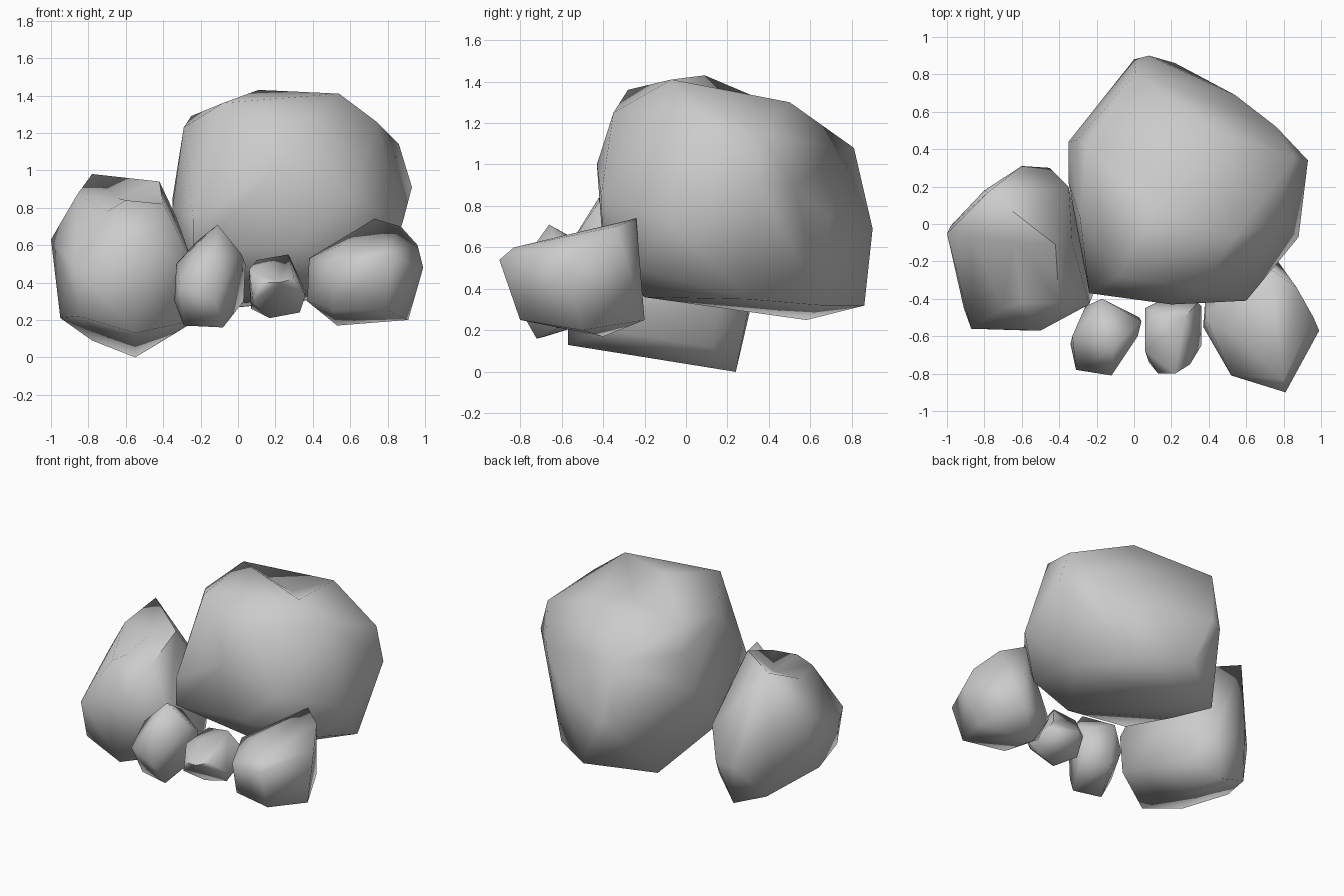
import bpy, bmesh, math
from mathutils import Vector


def boulder(name, corners, ring=(), hollow=None):
    """Chiselled stone: convex hull of its corners, softly shaded.
    Faces spanned only by the ring corners are sunk towards the hollow point."""
    bm = bmesh.new()
    verts = [bm.verts.new(c) for c in corners]
    bmesh.ops.convex_hull(bm, input=bm.verts[:])
    if hollow:
        rim = {v for v in verts if v.is_valid
               and any((v.co - Vector(p)).length < .005 for p in ring)}
        top = [f for f in bm.faces if set(f.verts) <= rim]
        bmesh.ops.delete(bm, geom=top, context='FACES')
        pit = bm.verts.new(hollow)
        for e in [e for e in bm.edges if len(e.link_faces) == 1]:
            bm.faces.new((*e.verts, pit))
    stray = [e for e in bm.edges if not e.link_faces]
    bmesh.ops.delete(bm, geom=stray, context='EDGES')
    loose = [v for v in bm.verts if not v.link_faces]
    bmesh.ops.delete(bm, geom=loose, context='VERTS')
    bmesh.ops.recalc_face_normals(bm, faces=bm.faces[:])
    me = bpy.data.meshes.new(name)
    bm.to_mesh(me)
    bm.free()
    ob = bpy.data.objects.new(name, me)
    bpy.context.collection.objects.link(ob)
    bpy.ops.object.select_all(action='DESELECT')
    ob.select_set(True)
    bpy.context.view_layer.objects.active = ob
    bpy.ops.object.shade_smooth_by_angle(angle=math.radians(80))
    return ob


# Large main rock: crown, shoulders, waist, underside, with a saddle on top
crown = [(.11, .09, 1.43), (.54, -.07, 1.41), (-.25, .42, 1.29),
         (.42, .5, 1.3), (.74, 0, 1.26)]
boulder("large_rock", crown + [
    (-.08, -.28, 1.36), (-.29, .04, 1.23), (.35, -.35, 1.25),
    (.86, .36, 1.14), (.01, .81, 1.08), (-.3, .45, 1.1),
    (.93, .34, .91), (.88, -.07, .72), (.6, -.41, .85), (.2, -.43, 1.0),
    (-.24, -.37, .55), (-.24, -.37, .74), (-.35, .44, .85), (-.35, .22, .8),
    (.08, .9, .69), (0, .88, .65), (.54, .69, .75), (.76, .52, .9),
    (.31, -.4, .6), (.66, -.24, .5), (.22, .86, .32), (.54, .66, .32),
    (-.18, .58, .25), (.4, -.2, .36), (-.15, .2, .33), (.75, .3, .35),
    (-.32, .12, .45)], crown, (.25, .25, 1.27))

# Medium rock on the left, with a shallow saddle on top
crest = [(-.78, .17, .98), (-.42, -.11, .94), (-.86, -.07, .87),
         (-.7, -.45, .78), (-.6, -.42, .84), (-.4, -.42, .82)]
boulder("left_rock", crest + [
    (-1, -.05, .63), (-.98, -.01, .5), (-.87, -.56, .48),
    (-.5, -.57, .6), (-.85, -.52, .22), (-.95, -.17, .21), (-.55, -.57, .13),
    (-.91, -.45, .4), (-.24, -.43, .5), (-.22, -.38, .2), (-.55, .24, 0),
    (-.78, .19, .09), (-.45, .3, .3), (-.6, .31, .3), (-.8, .18, .5),
    (-.35, .2, .5), (-.35, .12, .12), (-.33, -.1, .75)],
    crest, (-.64, -.1, .85))

# Small pointed rock in front
boulder("pointed_rock", [
    (-.11, -.66, .71), (-.33, -.6, .5), (.02, -.6, .55), (-.31, -.78, .38),
    (-.12, -.81, .5), (-.12, -.8, .3), (-.34, -.64, .3), (-.29, -.68, .17),
    (-.08, -.72, .16), (.03, -.5, .3), (.04, -.52, .5), (-.17, -.4, .55),
    (-.26, -.44, .4), (-.15, -.42, .25), (-.22, -.5, .62)])

# Smallest pebble in front
boulder("pebble", [
    (.27, -.5, .55), (.1, -.48, .52), (.06, -.68, .47), (.08, -.74, .3),
    (.13, -.8, .4), (.22, -.8, .4), (.3, -.75, .42), (.36, -.65, .33),
    (.36, -.44, .35), (.33, -.6, .24), (.17, -.62, .21), (.07, -.5, .26),
    (.06, -.45, .4), (.12, -.42, .4), (.34, -.42, .4)])

# Small angular rock at the front right
boulder("right_rock", [
    (.73, -.24, .74), (.87, -.34, .7), (.99, -.57, .48), (.96, -.5, .6),
    (.81, -.9, .54), (.8, -.83, .6), (.52, -.81, .5), (.37, -.55, .3),
    (.38, -.5, .53), (.55, -.6, .6), (.91, -.5, .2), (.8, -.8, .25),
    (.5, -.73, .25), (.53, -.4, .17), (.77, -.2, .25), (.38, -.42, .4)])
